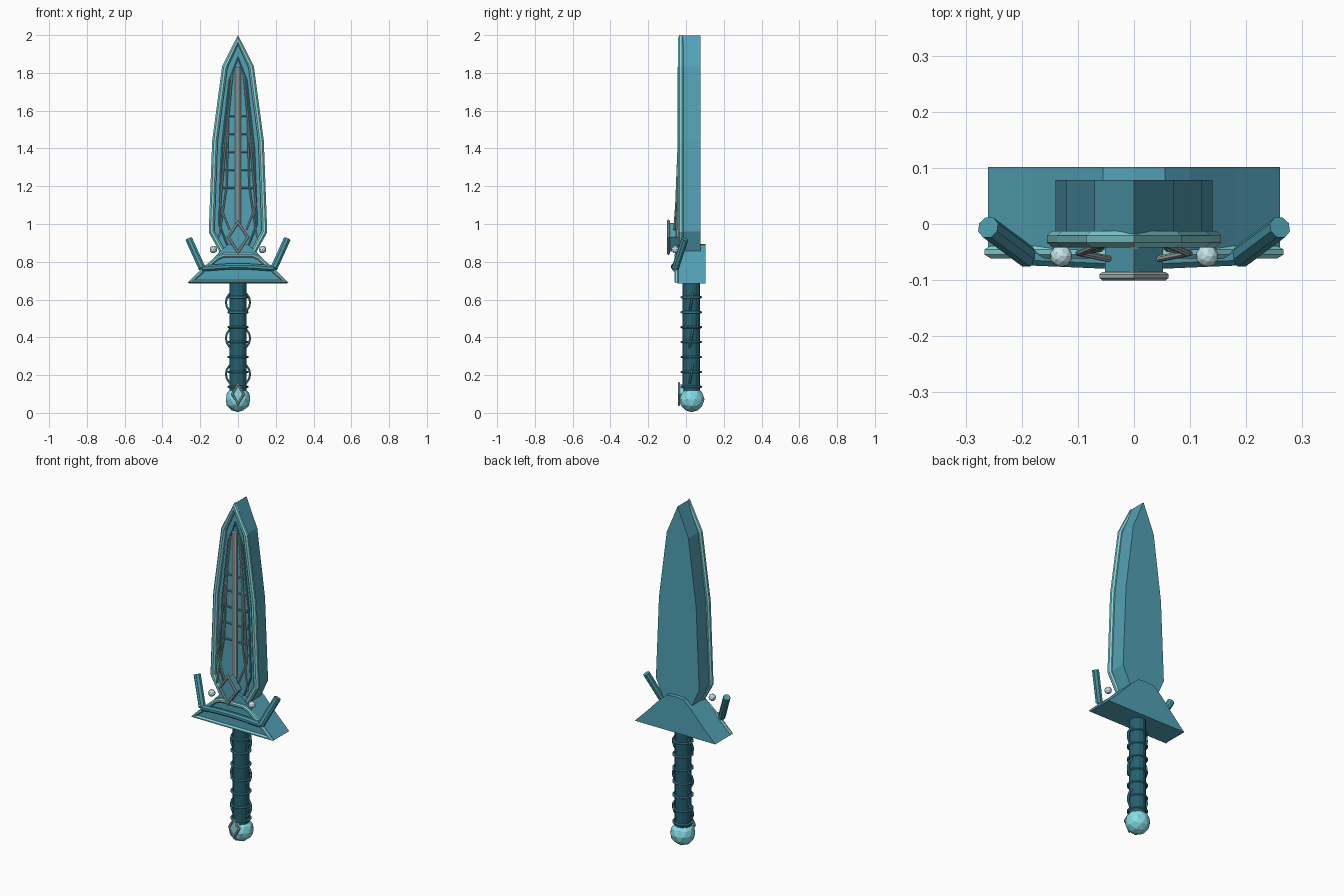
import bpy, bmesh, math
from mathutils import Matrix, Vector

if "Cube" in bpy.data.objects:
    bpy.data.objects.remove(bpy.data.objects["Cube"])


def material(name, r, g, b):
    m = bpy.data.materials.new(name)
    m.use_nodes = True
    m.diffuse_color = (r, g, b, 1)
    m.node_tree.nodes["Principled BSDF"].inputs["Base Color"].default_value = (r, g, b, 1)
    return m


TEAL = material("teal", 0.085, 0.36, 0.47)
SEA = material("sea teal", 0.065, 0.31, 0.38)
GRIP = material("dark grip", 0.018, 0.115, 0.16)
MINT = material("mint edge", 0.24, 0.66, 0.68)
AQUA = material("pale aqua", 0.25, 0.75, 0.82)
GREY = material("grey metal", 0.42, 0.51, 0.5)
PEARL = material("pearl", 0.58, 0.82, 0.84)


def finish(name, bm, mat):
    bmesh.ops.recalc_face_normals(bm, faces=bm.faces)
    me = bpy.data.meshes.new(name)
    bm.to_mesh(me)
    bm.free()
    me.materials.append(mat)
    ob = bpy.data.objects.new(name, me)
    bpy.context.collection.objects.link(ob)


def mirrored(half):
    """Close a right-hand half outline (top to bottom) across x = 0."""
    return half + [(-x, z) for x, z in reversed(half) if x > 0]


def prism(name, outline, y0, y1, mat):
    bm = bmesh.new()
    face = bm.faces.new([bm.verts.new((x, y0, z)) for x, z in outline])
    out = bmesh.ops.extrude_face_region(bm, geom=[face], use_keep_orig=True)
    verts = [v for v in out["geom"] if isinstance(v, bmesh.types.BMVert)]
    bmesh.ops.translate(bm, verts=verts, vec=(0, y1 - y0, 0))
    finish(name, bm, mat)


def tube(name, points, radius, mat, closed=False, sides=8):
    """Sweep a round section along a path, mitred at the corners."""
    pts = [Vector(p) for p in points]
    n = len(pts)
    bm = bmesh.new()
    loops = []
    # Fixed reference direction: the normal of the path's plane, or y
    ref = Vector((0, 1, 0))
    if closed:
        ref = (pts[1] - pts[0]).cross(pts[2] - pts[1]).normalized()
    for i, p in enumerate(pts):
        before = (p - pts[i - 1]).normalized() if closed or i > 0 else None
        after = (pts[(i + 1) % n] - p).normalized() if closed or i < n - 1 else None
        before, after = before or after, after or before
        along = (before + after).normalized()
        side = along.cross(ref).normalized()
        up = side.cross(along)
        mitre = min(1 / max(along.dot(after), 0.3), 1.8)
        angles = [math.tau * (k + 0.5) / sides for k in range(sides)]
        loops.append([bm.verts.new(p + radius * (side * mitre * math.cos(a) + up * math.sin(a)))
                      for a in angles])
    for i in range(n if closed else n - 1):
        a, b = loops[i], loops[(i + 1) % n]
        for k in range(sides):
            j = (k + 1) % sides
            bm.faces.new((a[k], a[j], b[j], b[k]))
    if not closed:
        bm.faces.new(loops[0])
        bm.faces.new(loops[-1])
    finish(name, bm, mat)


def outline_tube(name, outline, y, radius, mat):
    tube(name, [(x, y, z) for x, z in outline], radius, mat, True)


def ball(name, centre, radius, mat):
    bm = bmesh.new()
    bmesh.ops.create_icosphere(bm, subdivisions=2, radius=radius,
                               matrix=Matrix.Translation(centre))
    finish(name, bm, mat)


def ring(name, centre, radius, thickness, mat, tilt):
    turn = Matrix.Rotation(tilt, 3, "X")
    angles = [math.tau * i / 16 for i in range(16)]
    pts = [Vector(centre) + turn @ Vector((radius * math.cos(a), radius * math.sin(a), 0))
           for a in angles]
    tube(name, pts, thickness, mat, True, 6)


def diamond(cz, w, h):
    return [(0, cz + h), (w, cz), (0, cz - h), (-w, cz)]


# Blade with a raised edge
blade = mirrored([(0, 1.998), (0.07, 1.83), (0.12, 1.44), (0.14, 0.96), (0.085, 0.84)])
prism("blade", blade, -0.018, 0.078, TEAL)
rim = mirrored([(0, 1.975), (0.07, 1.83), (0.122, 1.44), (0.14, 0.96), (0.085, 0.86)])
outline_tube("blade_edge", rim, -0.027, 0.016, MINT)

# Raised panel, rungs and central rod
panel = mirrored([(0, 1.88), (0.045, 1.76), (0.085, 1.4), (0.1, 1.0), (0.05, 0.87)])
prism("blade_panel", panel, -0.024, -0.017, TEAL)
outline_tube("panel_border", panel, -0.024, 0.005, SEA)
for i in range(5):
    z = 1.19 + 0.095 * i
    w = 0.09 - 0.06 * (z - 1.19)
    tube("blade_rung", [(-w, -0.025, z), (w, -0.025, z)], 0.005, SEA)
tube("central_rod", [(0, -0.03, 0.98), (0, -0.03, 1.83)], 0.016, GREY)

# Wires, guard horns and beads on both sides
for side, s in (("left", 1), ("right", -1)):
    tube(side + "_blade_wire", [(s * 0.03, -0.03, 1.8), (s * 0.068, -0.04, 1.4),
         (s * 0.095, -0.052, 1.1), (s * 0.045, -0.062, 0.97)], 0.006, GREY)
    tube(side + "_inner_wire", [(s * 0.05, -0.03, 1.6), (s * 0.06, -0.045, 1.2),
         (s * 0.1, -0.052, 0.93)], 0.005, GREY)
    tube(side + "_horn", [(s * 0.19, -0.058, 0.765), (s * 0.26, -0.006, 0.92)], 0.02, SEA)
    ball(side + "_bead", (s * 0.13, -0.057, 0.865), 0.02, PEARL)

# Guard with its edge and cross bars
guard = mirrored([(0, 0.895), (0.055, 0.89), (0.1, 0.85), (0.18, 0.765), (0.26, 0.685)])
prism("guard", guard, -0.046, 0.102, TEAL)
guard_rim = mirrored([(0.075, 0.835), (0.11, 0.82), (0.185, 0.755), (0.248, 0.696)])
outline_tube("guard_edge", guard_rim, -0.05, 0.012, MINT)
tube("guard_bar", [(-0.19, -0.058, 0.765), (-0.05, -0.064, 0.775),
     (0.05, -0.064, 0.775), (0.19, -0.058, 0.765)], 0.017, SEA)

# Gem on the blade base
prism("guard_gem", diamond(0.93, 0.052, 0.075), -0.09, -0.04, TEAL)
outline_tube("guard_gem_frame", diamond(0.93, 0.053, 0.08), -0.093, 0.008, GREY)

# Grip with bands and side loops
bm = bmesh.new()
bmesh.ops.create_cone(bm, cap_ends=True, segments=12, radius1=0.046, radius2=0.046,
                      depth=0.58, matrix=Matrix.Translation((0, 0.028, 0.4)))
finish("grip", bm, GRIP)
for i in range(7):
    ring("grip_band", (0, 0.028, 0.138 + 0.079 * i), 0.051, 0.006, SEA, 0)
for z in (0.205, 0.395, 0.585):
    ring("grip_loop", (0, 0.028, z), 0.064, 0.006, SEA, math.radians(80))

# Pommel with its gem
ball("pommel", (0, 0.03, 0.072), 0.068, AQUA)
prism("pommel_gem", diamond(0.1, 0.03, 0.05), -0.04, 0.0, AQUA)
outline_tube("pommel_gem_frame", diamond(0.1, 0.03, 0.052), -0.037, 0.007, GREY)
